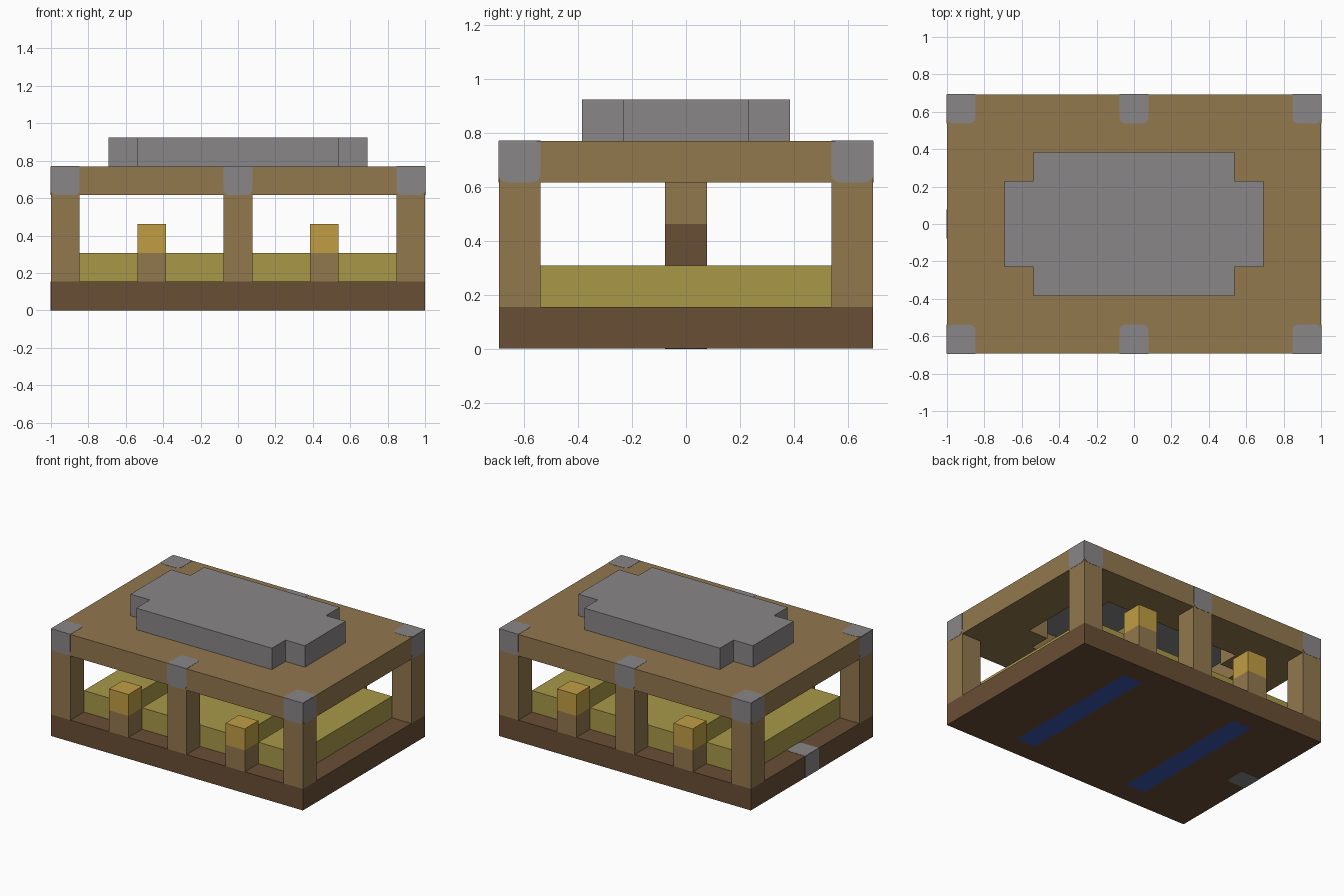
import bpy, bmesh, math
from mathutils import Vector

if "Cube" in bpy.data.objects:
    bpy.data.objects.remove(bpy.data.objects["Cube"], do_unlink=True)

U = 2 / 13            # one block
CENTRE = Vector((6.5, 4.5, 0))


def material(name, r, g, b):
    def lin(c):
        c /= 255
        return c / 12.92 if c < 0.04 else ((c + 0.055) / 1.055) ** 2.4
    col = (lin(r), lin(g), lin(b), 1)
    m = bpy.data.materials.new(name)
    m.use_nodes = True
    m.diffuse_color = col
    m.node_tree.nodes["Principled BSDF"].inputs["Base Color"].default_value = col
    return m


OAK = material("oak wood", 146, 120, 78)
DARK = material("dark wood", 105, 78, 53)
HAY = material("hay", 168, 152, 72)
GOLD = material("golden yellow", 192, 158, 68)
STONE = material("grey stone", 137, 134, 134)
WATER = material("deep blue", 58, 89, 175)


def prism(name, mat, loops, depth):
    """Fill flat outlines (block units, later ones are holes) and extrude by depth."""
    bm = bmesh.new()
    edges = []
    for loop in loops:
        vs = [bm.verts.new((Vector(p) - CENTRE) * U) for p in loop]
        edges += [bm.edges.new((a, b)) for a, b in zip(vs, vs[1:] + vs[:1])]
    if len(loops) == 1:
        bm.faces.new(bm.verts)
    else:
        bmesh.ops.triangle_fill(bm, edges=edges, use_beauty=True)
    ext = bmesh.ops.extrude_face_region(bm, geom=bm.faces[:], use_keep_orig=True)
    moved = [v for v in ext["geom"] if isinstance(v, bmesh.types.BMVert)]
    bmesh.ops.translate(bm, verts=moved, vec=Vector(depth) * U)
    bmesh.ops.recalc_face_normals(bm, faces=bm.faces[:])
    me = bpy.data.meshes.new(name)
    bm.to_mesh(me)
    bm.free()
    me.materials.append(mat)
    ob = bpy.data.objects.new(name, me)
    bpy.context.collection.objects.link(ob)
    return ob


def rect(x0, x1, y0, y1, z):
    return [(x0, y0, z), (x1, y0, z), (x1, y1, z), (x0, y1, z)]


def box(name, mat, x0, x1, y0, y1, z0, z1):
    return prism(name, mat, [rect(x0, x1, y0, y1, z0)], (0, 0, z1 - z0))


def plate(name, origin, u, v, n, r=0.2):
    """Thin stone plate, one block square, with its two far corners rounded."""
    o, u, v = Vector(origin), Vector(u), Vector(v)
    pts = [(0, 0), (1, 0)]
    for cx, start in ((1 - r, 0), (r, 90)):
        for i in range(4):
            a = math.radians(start + 30 * i)
            pts.append((cx + r * math.cos(a), 1 - r + r * math.sin(a)))
    if r == 0:
        pts = [(0, 0), (1, 0), (1, 1), (0, 1)]
    prism(name, STONE, [[o + u * a + v * b for a, b in pts]], Vector(n) * 0.01)


def cross(z):
    """Plus-shaped outline shared by the lid and the roof opening."""
    return [(2, 3, z), (3, 3, z), (3, 2, z), (10, 2, z), (10, 3, z), (11, 3, z),
            (11, 6, z), (10, 6, z), (10, 7, z), (3, 7, z), (3, 6, z), (2, 6, z)]


# Floor with two water channels set into it
prism("floor", DARK, [rect(0, 13, 0, 9, 0), rect(3, 4, 1, 8, 0), rect(9, 10, 1, 8, 0)], (0, 0, 1))
for side, x in (("right", 3), ("left", 9)):
    box(f"{side}_water_channel", WATER, x, x + 1, 1, 8, 0, 1)

# Hay beds between the channels
for name, x0, x1 in (("right", 1, 3), ("middle", 4, 9), ("left", 10, 12)):
    box(f"{name}_hay_bed", HAY, x0, x1, 1, 8, 1, 2)

# Posts along the front and back edges
for side, y in (("front", 0), ("back", 8)):
    for name, x in (("right", 0), ("middle", 6), ("left", 12)):
        box(f"{side}_{name}_post", OAK, x, x + 1, y, y + 1, 1, 4)
    for name, x in (("right", 3), ("left", 9)):
        box(f"{side}_{name}_stub", OAK, x, x + 1, y, y + 1, 1, 2)
        box(f"{side}_{name}_stub_cap", GOLD, x, x + 1, y, y + 1, 2, 3)

# Central column
box("column_base", DARK, 6, 7, 4, 5, 2, 3)
box("column_top", OAK, 6, 7, 4, 5, 3, 5)

# Roof with an opening, covered by the stone lid
prism("roof", OAK, [rect(0, 13, 0, 9, 4), cross(4)], (0, 0, 1))
prism("lid", STONE, [cross(5)], (0, 0, 1))

# Stone caps on the roof edge
for side, y, d in (("front", 0, 1), ("back", 9, -1)):
    for name, x in (("right", 0), ("middle", 6), ("left", 12)):
        plate(f"{side}_{name}_cap_top", (x, y, 5), (1, 0, 0), (0, d, 0), (0, 0, 1))
        plate(f"{side}_{name}_cap_face", (x, y, 5), (1, 0, 0), (0, 0, -1), (0, -d, 0))
    for name, x, n in (("right", 0, -1), ("left", 13, 1)):
        plate(f"{side}_{name}_cap_side", (x, y, 5), (0, d, 0), (0, 0, -1), (n, 0, 0))

# Stone doorstep in the right floor edge
plate("doorstep_top", (0, 4, 1), (0, 1, 0), (1, 0, 0), (0, 0, 1))
plate("doorstep_bottom", (0, 4, 0), (0, 1, 0), (1, 0, 0), (0, 0, -1))
plate("doorstep_side", (0, 4, 0), (0, 1, 0), (0, 0, 1), (-1, 0, 0), r=0)
